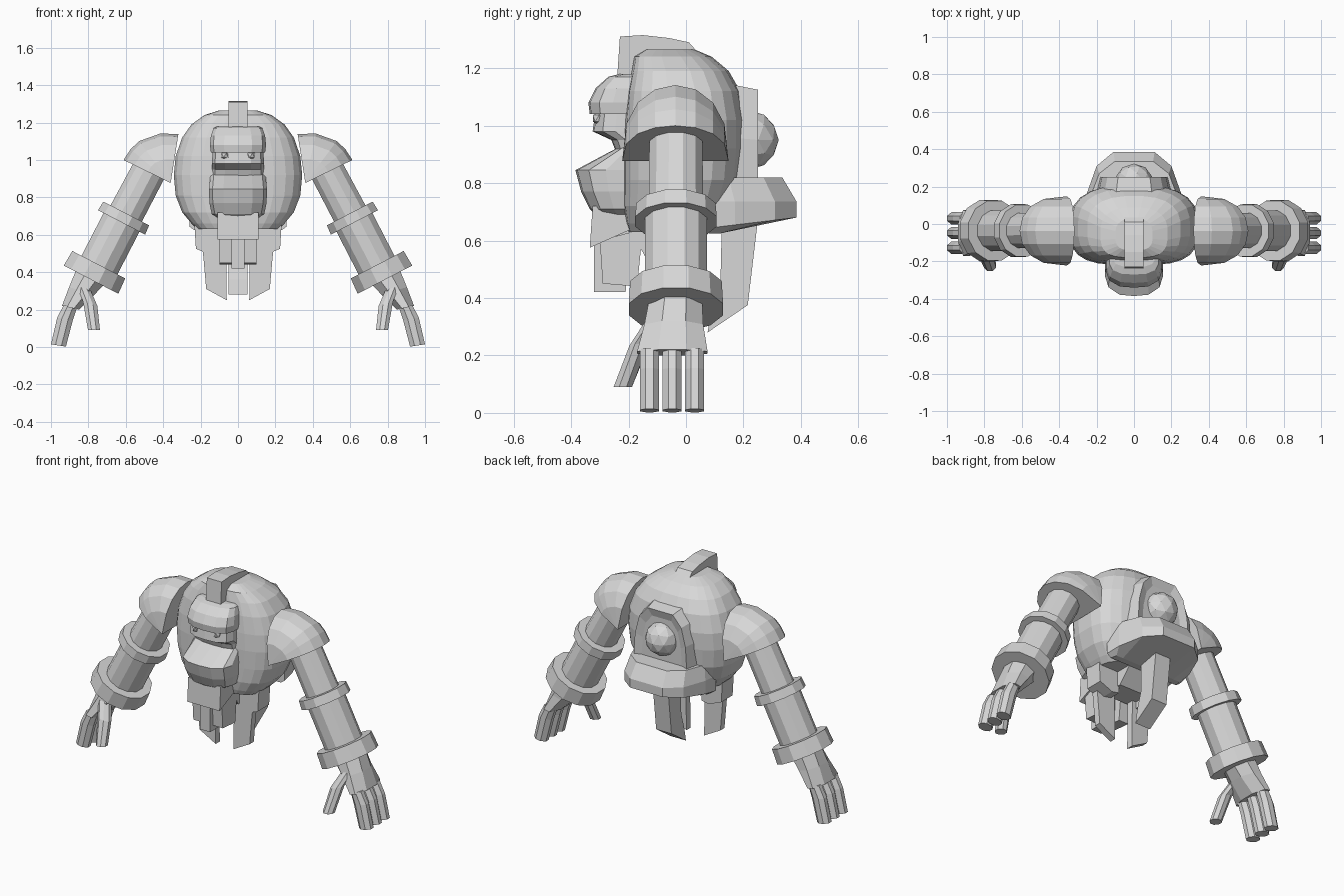
import bpy, bmesh, math
from mathutils import Vector

if "Cube" in bpy.data.objects:
    bpy.data.objects.remove(bpy.data.objects["Cube"])

stone = bpy.data.materials.new("pale grey stone")
stone.diffuse_color = (0.68, 0.68, 0.68, 1)
stone.use_nodes = True
stone.node_tree.nodes["Principled BSDF"].inputs["Base Color"].default_value = stone.diffuse_color


def finish(name, bm):
    bmesh.ops.remove_doubles(bm, verts=bm.verts, dist=0.0005)
    bmesh.ops.recalc_face_normals(bm, faces=bm.faces)
    me = bpy.data.meshes.new(name)
    bm.to_mesh(me)
    bm.free()
    me.materials.append(stone)
    ob = bpy.data.objects.new(name, me)
    bpy.context.collection.objects.link(ob)
    return ob


def loft(name, rings):
    """Skin equal-length closed rings and cap both ends."""
    bm = bmesh.new()
    vs = [[bm.verts.new(p) for p in r] for r in rings]
    n = len(vs[0])
    for a, b in zip(vs, vs[1:]):
        for i in range(n):
            j = (i + 1) % n
            bm.faces.new((a[i], a[j], b[j], b[i]))
    bm.faces.new(vs[0])
    bm.faces.new(vs[-1])
    return finish(name, bm)


def side_prism(name, profile, x0, x1):
    """Extrude a (y, z) outline between two x values."""
    return loft(name, [[(x, y, z) for y, z in profile] for x in (x0, x1)])


def front_prism(name, profile, y0, y1):
    """Extrude an (x, z) outline between two y values."""
    return loft(name, [[(x, y, z) for x, z in profile] for y in (y0, y1)])


def oval(w, yf, yb, z, n=24):
    """Ring at height z, boxy at the front and rounder at the back."""
    pts = []
    for i in range(n):
        t = 2 * math.pi * (i + 0.5) / n
        c, s = math.cos(t), math.sin(t)
        e = 0.6 if s < 0 else 0.78
        pts.append((w * math.copysign(abs(c) ** e, c),
                    (yf + yb) / 2 + (yb - yf) / 2 * math.copysign(abs(s) ** e, s), z))
    return pts


def bow(w, yf, yb, z):
    """Ring with a flat back and a rounded front."""
    d = yb - yf
    half = [(w, yb), (w, yf + 0.45 * d), (0.88 * w, yf + 0.2 * d), (0.5 * w, yf + 0.03 * d)]
    return ([(x, y, z) for x, y in half] + [(0, yf, z)]
            + [(-x, y, z) for x, y in reversed(half)])


def tube(name, stations, n=10):
    """Polygonal tube through (point, radius) stations."""
    pts = [Vector(p) for p, r in stations]
    axis = (pts[-1] - pts[0]).normalized()
    u = axis.cross(Vector((0, 1, 0))).normalized()
    v = axis.cross(u)
    return loft(name, [[p + u * r * math.cos(a) + v * r * math.sin(a)
                        for a in (2 * math.pi * (i + 0.5) / n for i in range(n))]
                       for p, (_, r) in zip(pts, stations)])


def mirrored(ob):
    m = ob.modifiers.new("mirror", 'MIRROR')
    m.use_axis[0] = True
    return ob


def ball(name, loc, r, sub):
    bm = bmesh.new()
    bmesh.ops.create_icosphere(bm, subdivisions=sub, radius=r)
    bmesh.ops.translate(bm, verts=bm.verts, vec=loc)
    return finish(name, bm)


# Torso shell
loft("torso", [oval(*r) for r in [
    (0.22, -0.20, 0.11, 0.63), (0.25, -0.21, 0.14, 0.66), (0.30, -0.22, 0.17, 0.72),
    (0.335, -0.22, 0.20, 0.81), (0.345, -0.22, 0.21, 0.92), (0.335, -0.215, 0.21, 1.02),
    (0.30, -0.205, 0.19, 1.12), (0.25, -0.19, 0.15, 1.19), (0.18, -0.18, 0.09, 1.24),
    (0.10, -0.14, 0.03, 1.265)]])

# Crest over the head
side_prism("crest", [(-0.24, 1.16), (-0.23, 1.31), (-0.15, 1.315), (-0.06, 1.305),
                     (0.01, 1.29), (0.05, 1.245), (-0.05, 1.2)], -0.05, 0.05)

# Head: cap, face, jaw and chin
loft("brow_cap", [bow(0.145, -0.335, -0.15, 1.04), bow(0.15, -0.34, -0.15, 1.08),
                  bow(0.145, -0.315, -0.15, 1.13), bow(0.13, -0.27, -0.15, 1.17),
                  bow(0.11, -0.23, -0.15, 1.18)])
loft("face", [bow(0.14, -0.24, -0.15, 0.90), bow(0.14, -0.26, -0.15, 0.95),
              bow(0.14, -0.325, -0.15, 0.98), bow(0.135, -0.315, -0.15, 1.05)])
loft("jaw", [bow(0.10, -0.31, -0.15, 0.685), bow(0.14, -0.335, -0.15, 0.71),
             bow(0.153, -0.365, -0.15, 0.77), bow(0.155, -0.385, -0.15, 0.845),
             bow(0.147, -0.24, -0.15, 0.922)])
side_prism("chin_block", [(-0.335, 0.575), (-0.325, 0.72), (-0.1, 0.72), (-0.1, 0.66),
                          (-0.2, 0.635)], -0.11, 0.11)
for s in (1, -1):
    ball("eye", (0.07 * s, -0.303, 1.025), 0.025, 1)

# Arched back plate with a round boss
arch = [(0.19, 0.80), (0.18, 0.95), (0.15, 1.06), (0.09, 1.125)]
arch = arch + [(-x, z) for x, z in reversed(arch)]
loft("back_plate", [[(x * k, y, 0.8 + (z - 0.8) * m) for x, z in arch]
                    for y, k, m in ((0.12, 1.12, 1.08), (0.25, 0.95, 1.0),
                                    (0.235, 0.72, 0.85))])
ball("back_boss", (0, 0.22, 0.95), 0.103, 2)

# Ledge across the lower back, underside sloping into the shell
plan = [(0.26, 0.08), (0.25, 0.17), (0.20, 0.31), (0.11, 0.385)]
plan = plan + [(-x, y) for x, y in reversed(plan)]
loft("back_ledge", [[(x * 0.9, min(y, 0.12), 0.625) for x, y in plan],
                    [(x, y, 0.64 + 0.12 * max(0, y - 0.05)) for x, y in plan],
                    [(x, y, 0.735) for x, y in plan],
                    [(x * 0.93, y * 0.87, 0.82) for x, y in plan]])

# Hanging front panels
side_prism("front_panel", [(-0.32, 0.60), (-0.32, 0.42), (-0.21, 0.42), (-0.2, 0.64)],
           -0.035, 0.035)
mirrored(side_prism("front_side_panel", [(-0.30, 0.6), (-0.29, 0.45), (-0.17, 0.44),
                                         (-0.15, 0.64)], 0.035, 0.10))

# Hips, pelvis and thin thigh plates with slanted ends
mirrored(front_prism("hip_block", [(0.09, 0.69), (0.235, 0.69), (0.225, 0.525),
                                   (0.14, 0.49), (0.09, 0.50)], -0.13, -0.02))
mirrored(front_prism("thigh_plate", [(0.065, 0.60), (0.20, 0.60), (0.185, 0.48),
                                     (0.17, 0.31), (0.06, 0.25)], -0.13, -0.09))
side_prism("pelvis", [(-0.2, 0.65), (-0.14, 0.54), (0.0, 0.54), (0.10, 0.65)], -0.10, 0.10)

# Long rear tail
side_prism("rear_tail", [(0.25, 0.67), (0.215, 0.375), (0.075, 0.28), (0.09, 0.36),
                         (0.12, 0.46), (0.125, 0.67)], -0.052, 0.052)

# Shoulder pads: arches fanned around a lower hinge line
rings = []
for deg, rad in ((99, 0.265), (78, 0.27), (53, 0.28), (40, 0.28), (26, 0.28)):
    a = math.radians(deg)
    ring = []
    for i in range(9):
        t = math.pi * i / 8
        r = rad * math.sin(t) ** 0.75 if 0 < i < 8 else 0
        ring.append((0.36 + r * math.cos(a), -0.037 + 0.185 * math.cos(t),
                     0.877 + r * math.sin(a)))
    rings.append(ring)
mirrored(loft("shoulder_pad", rings))

# Arms with two cuffs
Y = -0.035
mirrored(tube("upper_arm", [((0.43, Y, 1.03), 0.095), ((0.61, Y, 0.69), 0.098)], 12))
mirrored(tube("forearm", [((0.60, Y, 0.71), 0.112), ((0.76, Y, 0.40), 0.112)], 12))
D = Vector((0.46, 0, -0.888))


def cuff(name, x, z, half, r):
    c = Vector((x, Y, z))
    mirrored(tube(name, [(c - D * half, r * 0.97), (c + D * half, r)], 12))


cuff("elbow_cuff", 0.61, 0.69, 0.027, 0.147)
cuff("wrist_cuff", 0.765, 0.40, 0.045, 0.17)


# Hand: flared palm, three fingers and a thumb
def hand_ring(x, z, hx, y0, y1, tilt):
    c = 0.4
    ym, hy = (y0 + y1) / 2, (y1 - y0) / 2
    return [(x + hx * u, ym + hy * v, z + tilt * u) for u, v in (
        (1, c), (c, 1), (-c, 1), (-1, c), (-1, -c), (-c, -1), (c, -1), (1, -c))]


mirrored(loft("palm", [hand_ring(0.77, 0.40, 0.088, -0.125, 0.055, 0.03),
                       hand_ring(0.835, 0.30, 0.068, -0.145, 0.06, 0.02),
                       hand_ring(0.895, 0.21, 0.046, -0.17, 0.075, 0.01)]))
for y in (-0.127, -0.048, 0.03):
    mirrored(loft("finger", [hand_ring(x, z, h, y - 0.033, y + 0.033, 0.006)
                             for x, z, h in ((0.895, 0.22, 0.036), (0.925, 0.15, 0.042),
                                             (0.96, 0.008, 0.04))]))
mirrored(loft("thumb", [hand_ring(x, z, h, y - 0.032, y + 0.032, t)
                        for x, y, z, h, t in ((0.83, -0.10, 0.33, 0.035, 0.01),
                                              (0.79, -0.165, 0.23, 0.038, 0.01),
                                              (0.77, -0.22, 0.09, 0.032, 0.0))]))
